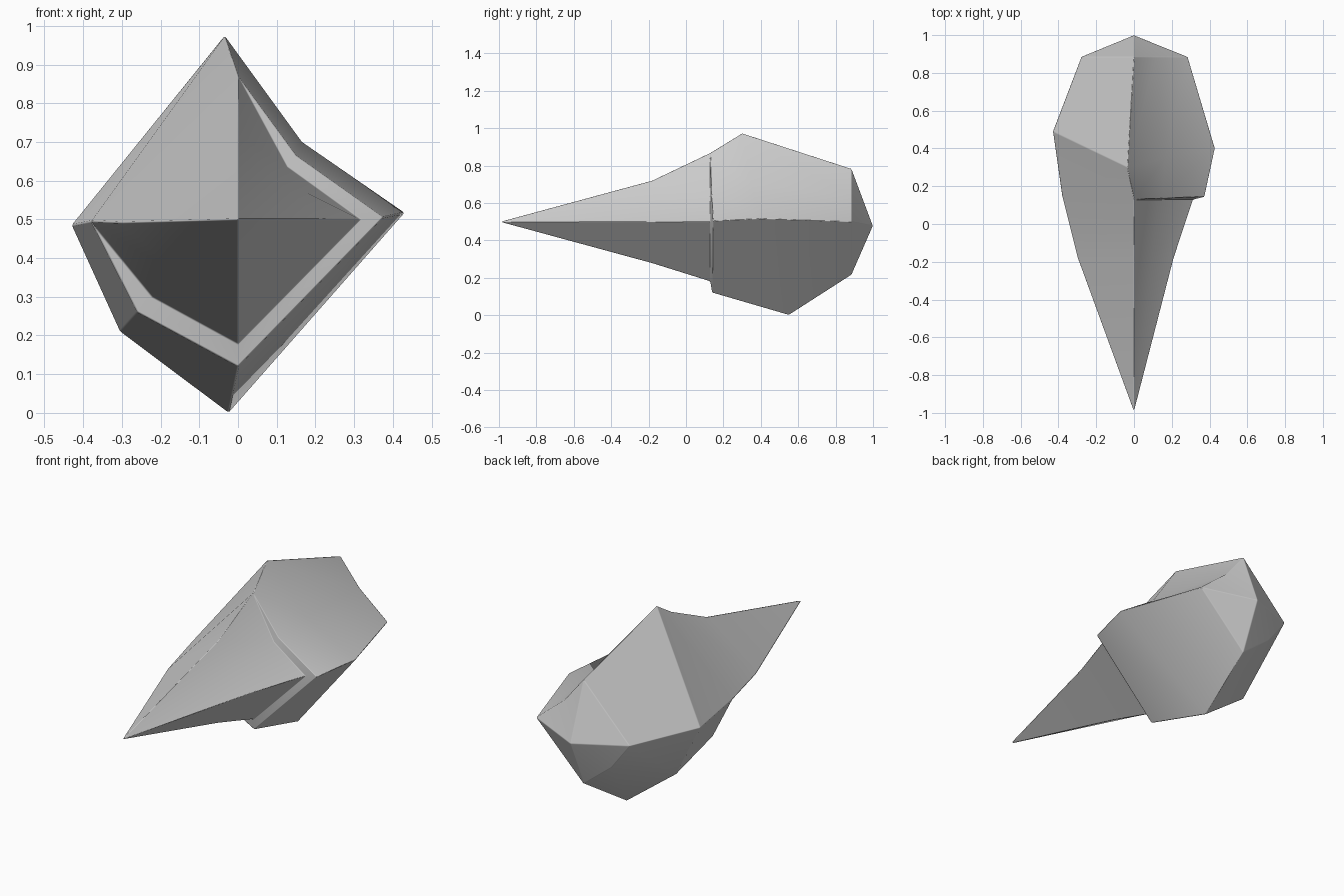
import bpy, bmesh

if "Cube" in bpy.data.objects:
    bpy.data.objects.remove(bpy.data.objects["Cube"])

# Each ring: top, upper right, right, bottom, lower left, left as (x, y, z)
rings = [
    [(0, -.18, .722), (.095, -.18, .61), (.212, -.18, .5),
     (0, -.18, .277), (-.16, -.18, .36), (-.30, -.18, .492)],
    [(0, .13, .87), (.127, .13, .635), (.315, .13, .5),
     (0, .13, .18), (-.22, .13, .30), (-.38, .14, .495)],
    [(0, .13, .87), (.15, .135, .665), (.375, .145, .505),
     (0, .14, .12), (-.26, .14, .26), (-.38, .14, .495)],
    [(-.035, .30, .975), (.165, .35, .70), (.43, .40, .517),
     (-.025, .55, 0), (-.305, .52, .21), (-.43, .49, .485)],
    [(0, .885, .785), (.117, .885, .64), (.286, .885, .5),
     (0, .885, .215), (-.17, .885, .35), (-.28, .885, .495)],
]

# Loft the rings and close both ends to points
bm = bmesh.new()
loops = [[bm.verts.new(p) for p in r] for r in rings]
front = bm.verts.new((0, -1, .5))
back = bm.verts.new((0, 1, .478))
for i in range(6):
    j = (i + 1) % 6
    bm.faces.new((front, loops[0][i], loops[0][j]))
    bm.faces.new((back, loops[-1][j], loops[-1][i]))
    for a, b in zip(loops, loops[1:]):
        bm.faces.new((a[i], b[i], b[j], a[j]))
bmesh.ops.remove_doubles(bm, verts=bm.verts, dist=.002)
bmesh.ops.recalc_face_normals(bm, faces=bm.faces)
mesh = bpy.data.meshes.new("crystal_spike")
bm.to_mesh(mesh)
bm.free()
crystal = bpy.data.objects.new("crystal_spike", mesh)
bpy.context.collection.objects.link(crystal)

# Narrow softened ridges, with flat facets between them
for p in mesh.polygons:
    p.use_smooth = True
bevel = crystal.modifiers.new("soft_ridges", 'BEVEL')
bevel.width = .004
bevel.segments = 1
bevel.limit_method = 'ANGLE'
bevel.angle_limit = .5
bevel.harden_normals = True
